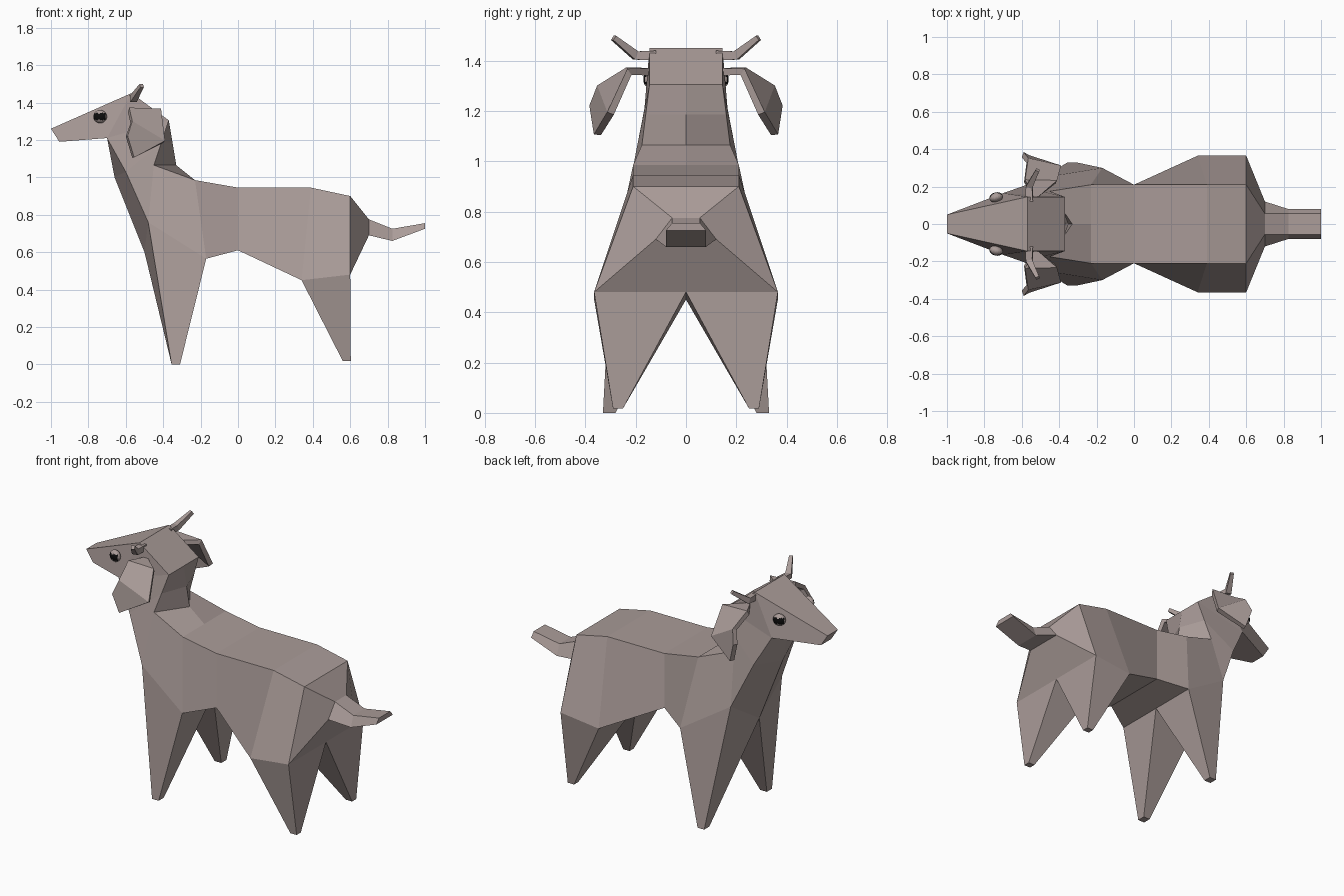
import bpy, bmesh, math
from mathutils import Vector, Matrix

if "Cube" in bpy.data.objects:
    bpy.data.objects.remove(bpy.data.objects["Cube"])


def material(name, rgb):
    m = bpy.data.materials.new(name)
    m.diffuse_color = (*rgb, 1)
    m.use_nodes = True
    m.node_tree.nodes["Principled BSDF"].inputs["Base Color"].default_value = m.diffuse_color
    return m


HIDE = material("grey brown hide", (0.40, 0.33, 0.315))
BLACK = material("pupil black", (0.004, 0.004, 0.004))


def finish(bm, name, *mats):
    bmesh.ops.recalc_face_normals(bm, faces=bm.faces[:])
    me = bpy.data.meshes.new(name)
    bm.to_mesh(me)
    bm.free()
    for m in mats:
        me.materials.append(m)
    ob = bpy.data.objects.new(name, me)
    bpy.context.collection.objects.link(ob)
    return ob


def mirror_y(ob):
    ob.modifiers.new("mirror", 'MIRROR').use_axis = (False, True, False)


def loft(bm, rings, closed=False, cap=False, skip_last=()):
    """Bridge rings of points; skip_last leaves the underside open for a leg."""
    vs = [[bm.verts.new(p) for p in r] for r in rings]
    n = len(rings[0])
    for i in range(len(vs) - 1):
        a, b = vs[i], vs[i + 1]
        for j in range(n if closed else n - 1):
            if not (j == n - 2 and i in skip_last):
                k = (j + 1) % n
                bm.faces.new((a[j], a[k], b[k], b[j]))
    if cap:
        bm.faces.new(vs[-1])
    return vs


def ring(xt, zt, yt, xb, zb, yb, xtc=None, xbc=None, zbc=None):
    """Half section: top centre, top side, bottom side, bottom centre."""
    return [(xt if xtc is None else xtc, 0, zt), (xt, yt, zt), (xb, yb, zb),
            (xb if xbc is None else xbc, 0, zb if zbc is None else zbc)]


# Body: half shell from nose to tail tip
nose = ring(-1.0, 1.26, 0.05, -0.955, 1.19, 0.05)
brow = ring(-0.57, 1.45, 0.145, -0.70, 1.21, 0.165)
nape = ring(-0.37, 1.305, 0.145, -0.70, 1.21, 0.165)
throat = ring(-0.41, 1.185, 0.16, -0.60, 1.03, 0.20, xtc=-0.35, xbc=-0.66, zbc=1.0)
chest = ring(-0.45, 1.065, 0.175, -0.48, 0.76, 0.25, xtc=-0.33, xbc=-0.50, zbc=0.60)
shoulder = ring(-0.23, 0.985, 0.21, -0.17, 0.565, 0.30)
waist = ring(0.0, 0.945, 0.21, 0.0, 0.61, 0.21)
hip = ring(0.39, 0.945, 0.21, 0.34, 0.45, 0.365)
rump = ring(0.60, 0.90, 0.21, 0.60, 0.48, 0.365)
tail_base = ring(0.70, 0.775, 0.055, 0.70, 0.69, 0.12)
tail_mid = ring(0.825, 0.725, 0.055, 0.825, 0.66, 0.08)
tail_tip = ring(1.0, 0.755, 0.055, 1.0, 0.725, 0.08)

body = bmesh.new()
sections = [nose, brow, nape, throat, chest, shoulder, waist, hip, rump,
            tail_base, tail_mid, tail_tip]
shell = loft(body, sections, cap=True, skip_last=(4, 7))
body.faces.new(shell[0])


# Legs: taper from the open underside down to a small foot
def leg(front, back, x0, x1, y_in, y_out, z):
    foot = [(x0, y_out, z), (x1, y_out, z), (x1, y_in, z), (x0, y_in, z)]
    loft(body, [[front[2], back[2], back[3], front[3]], foot], closed=True, cap=True)


leg(chest, shoulder, -0.355, -0.31, 0.28, 0.33, 0.0)
leg(hip, rump, 0.56, 0.603, 0.25, 0.29, 0.018)

# Join both halves
copy = bmesh.ops.duplicate(body, geom=body.verts[:] + body.edges[:] + body.faces[:])
for v in copy["geom"]:
    if isinstance(v, bmesh.types.BMVert):
        v.co.y *= -1
bmesh.ops.remove_doubles(body, verts=body.verts[:], dist=0.0005)
bmesh.ops.dissolve_limit(body, angle_limit=math.radians(0.5),
                         verts=body.verts[:], edges=body.edges[:])
finish(body, "body", HIDE)

# Ears: drooping folded plates
ear = bmesh.new()
root, top, back, fold, front, tip, low = [ear.verts.new(p) for p in (
    (-0.53, 0.13, 1.355), (-0.585, 0.23, 1.36), (-0.415, 0.225, 1.355),
    (-0.57, 0.34, 1.295), (-0.595, 0.37, 1.22), (-0.56, 0.352, 1.105),
    (-0.395, 0.30, 1.19))]
for f in ((root, top, back), (top, fold, low, back), (fold, front, tip, low)):
    ear.faces.new(f)
ears = finish(ear, "ears", HIDE)
sol = ears.modifiers.new("thickness", 'SOLIDIFY')
sol.thickness, sol.offset = 0.03, 0
mirror_y(ears)

# Horns: bent four-sided spikes
horn = bmesh.new()
path = [((-0.56, 0.12, 1.42), 0.024), ((-0.56, 0.20, 1.42), 0.022),
        ((-0.515, 0.288, 1.49), 0.013)]
rings = []
for i, (p, r) in enumerate(path):
    d = Vector(path[min(i + 1, 2)][0]) - Vector(path[max(i - 1, 0)][0])
    side = d.cross(Vector((0, 0, 1))).normalized()
    up = side.cross(d).normalized()
    rings.append([Vector(p) + r * (side * a + up * b)
                  for a, b in ((-0.8, -0.8), (0.8, -0.8), (0.8, 0.8), (-0.8, 0.8))])
ends = loft(horn, rings, closed=True, cap=True)
horn.faces.new(ends[0])
mirror_y(finish(horn, "horns", HIDE))

# Eyes: flattened balls with a wide dark pupil
eye = bmesh.new()
bmesh.ops.create_uvsphere(eye, u_segments=20, v_segments=14, radius=1,
                          matrix=Matrix.Rotation(math.pi / 2, 4, 'X'))
for f in eye.faces:
    c = f.calc_center_median()
    f.material_index = int(c.y > 0 and abs(c.x) < 0.85 and abs(c.z) < 0.5)
bmesh.ops.transform(eye, verts=eye.verts[:],
                    matrix=Matrix.Translation((-0.737, 0.143, 1.325))
                    @ Matrix.Rotation(math.radians(15), 4, 'Z')
                    @ Matrix.Diagonal((0.037, 0.026, 0.035, 1)))
mirror_y(finish(eye, "eyes", HIDE, BLACK))
